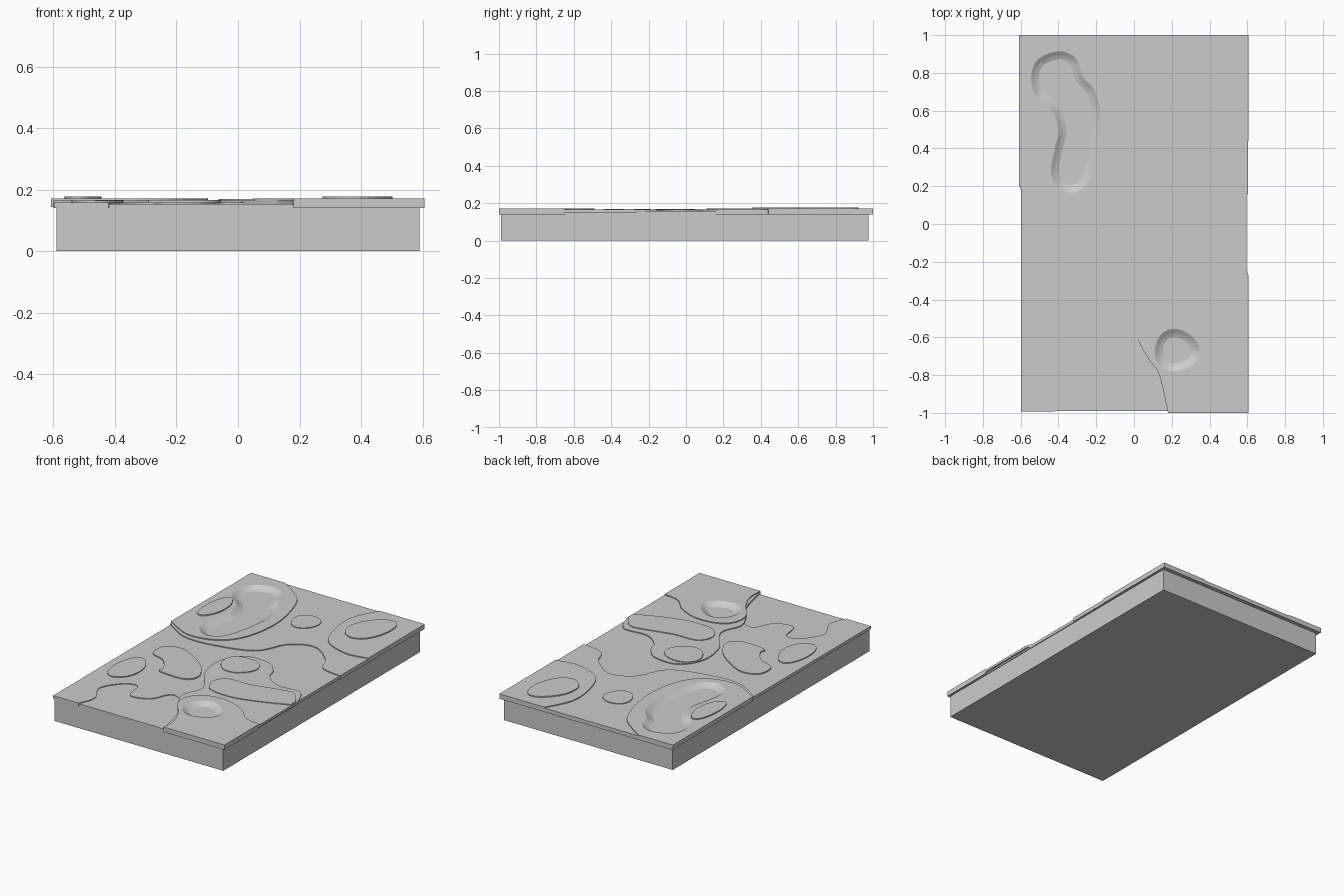
import bpy, bmesh, math
from mathutils import Vector

if "Cube" in bpy.data.objects:
    bpy.data.objects.remove(bpy.data.objects["Cube"])


def spline(pts, closed=False, n=8):
    """Catmull-Rom curve through 2D points."""
    P = [Vector(p) for p in pts]
    N = len(P)
    get = (lambda i: P[i % N]) if closed else (lambda i: P[max(0, min(N - 1, i))])
    out = []
    for i in range(N if closed else N - 1):
        a, b, c, d = get(i - 1), get(i), get(i + 1), get(i + 2)
        for k in range(n):
            t = k / n
            out.append(0.5 * (2 * b + (c - a) * t + (2 * a - 5 * b + 4 * c - d) * t * t
                              + (3 * b - a - 3 * c + d) * t ** 3))
    if not closed:
        out.append(P[-1])
    return out


def loft(name, rings):
    """Closed solid through stacked outlines given as (outline, z)."""
    bm = bmesh.new()
    loops = [[bm.verts.new((p[0], p[1], z)) for p in o] for o, z in rings]
    n = len(loops[0])
    bm.faces.new(loops[0][::-1])
    bm.faces.new(loops[-1])
    for lo, hi in zip(loops, loops[1:]):
        for i in range(n):
            j = (i + 1) % n
            bm.faces.new((lo[i], lo[j], hi[j], hi[i]))
    bmesh.ops.recalc_face_normals(bm, faces=bm.faces)
    me = bpy.data.meshes.new(name)
    bm.to_mesh(me)
    bm.free()
    ob = bpy.data.objects.new(name, me)
    bpy.context.collection.objects.link(ob)
    return ob


def slab(name, outline, z0, z1):
    return loft(name, [(outline, z0), (outline, z1)])


def inset(outline, d):
    """Move a closed outline inward by d."""
    n = len(outline)
    area = sum(outline[i - 1].cross(outline[i]) for i in range(n))
    s = 1 if area > 0 else -1
    res = []
    for i in range(n):
        t = (outline[(i + 1) % n] - outline[i - 1]).normalized()
        res.append(outline[i] + Vector((-t.y, t.x)) * d * s)
    return res


def oval(cx, cy, rx, ry, tilt=0.0, n=32):
    c, s = math.cos(tilt), math.sin(tilt)
    out = []
    for i in range(n):
        a = 2 * math.pi * i / n
        w = 1 + 0.04 * math.sin(3 * a + cx * 9)
        x, y = rx * w * math.cos(a), ry * w * math.sin(a)
        out.append(Vector((cx + x * c - y * s, cy + x * s + y * c)))
    return out


# Base block
base = slab("base_block", [(-.59, -.99), (.59, -.99), (.59, .976), (-.59, .976)], 0, .154)

# Ground layer, leaving the front valley open
valley = spline([(-.42, -.993), (-.385, -.88), (-.44, -.75), (-.36, -.625), (-.275, -.61),
                 (-.24, -.735), (-.12, -.705), (-.05, -.59), (.05, -.64), (.13, -.79), (.2, -.993)])
ground = slab("ground_layer", valley + [(.595, -.993), (.595, .985), (-.597, .985), (-.597, -.993)],
              .14, .159)

# Back plateau and its two upper tiers
back_edge = spline([(-.6, .18), (-.433, .085), (-.225, .09), (.008, .165), (.112, .34),
                    (.257, .4), (.40, .30), (.46, .19), (.603, .16)])
back = slab("back_plateau", back_edge + [(.603, 1), (-.6, 1)], .14, .165)
pond_edge = spline([(-.608, .2), (-.42, .11), (-.225, .16), (-.125, .317), (-.1, .56),
                    (-.17, .83), (-.28, .94), (-.37, 1)])
pond_tier = slab("pond_tier", pond_edge + [(-.608, 1)], .143, .171)
hill_edge = spline([(.605, .44), (.46, .42), (.29, .49), (.22, .65), (.21, .83), (.29, 1)])
slab("hill_tier", hill_edge + [(.605, 1)], .141, .171)

# Front plateau with crater tier and finger tier
front_edge = spline([(.605, -.27), (.54, -.15), (.38, -.15), (.28, -.08), (.247, .0), (.167, .07),
                     (.01, .07), (-.08, -.06), (-.06, -.246), (.05, -.42), (.01, -.56),
                     (.05, -.67), (.13, -.79), (.18, -1)])
front = slab("front_plateau", front_edge + [(.605, -1)], .15, .165)
crater_edge = spline([(.605, -.65), (.5, -.63), (.40, -.54), (.25, -.49), (.09, -.53),
                      (.05, -.66), (.14, -.8), (.18, -.9), (.18, -1)])
crater_tier = slab("crater_tier", crater_edge + [(.605, -1)], .14, .171)
finger = spline([(.6, -.28), (.52, -.19), (.38, -.21), (.25, -.24), (.1, -.25), (.05, -.33),
                 (.1, -.42), (.25, -.44), (.42, -.4), (.6, -.33)])
slab("finger_tier", finger, .155, .17)

# Small raised mounds
mounds = [
    ("pond_mound", oval(-.505, .5, .06, .145, -.05), .178),
    ("hill_mound", oval(.392, .76, .105, .165, -.35), .178),
    ("back_mound", oval(.024, .641, .085, .09), .17),
    ("centre_mound", oval(.05, -.055, .115, .105), .17),
    ("left_mound", oval(-.46, -.445, .085, .15), .165),
    ("wedge_mound", spline([(-.455, -.2), (-.45, -.09), (-.33, -.06), (-.136, -.18), (-.058, -.31),
                            (-.11, -.385), (-.28, -.379), (-.29, -.33), (-.355, -.245)], True), .166),
]
for name, outline, top in mounds:
    slab(name, outline, .15, top)

# Sloped hollows: kidney pond and round crater
pond = spline([(-.545, .78), (-.51, .87), (-.4, .915), (-.31, .88), (-.27, .78), (-.205, .7),
               (-.175, .55), (-.2, .35), (-.25, .21), (-.33, .165), (-.41, .2), (-.44, .28),
               (-.42, .4), (-.4, .5), (-.44, .61), (-.52, .68)], True, 6)
crater = oval(.225, -.67, .12, .112)
for name, rim, parts in (("pond_cutter", pond, (base, ground, back, pond_tier)),
                         ("crater_cutter", crater, (base, ground, front, crater_tier))):
    cutter = loft(name, [(inset(rim, .042), .148), (inset(rim, .022), .157),
                         (rim, .1712), (rim, .2)])
    cutter.hide_render = True
    cutter.hide_set(True)
    for ob in parts:
        mod = ob.modifiers.new("hollow", 'BOOLEAN')
        mod.operation = 'DIFFERENCE'
        mod.solver = 'EXACT'
        mod.object = cutter
